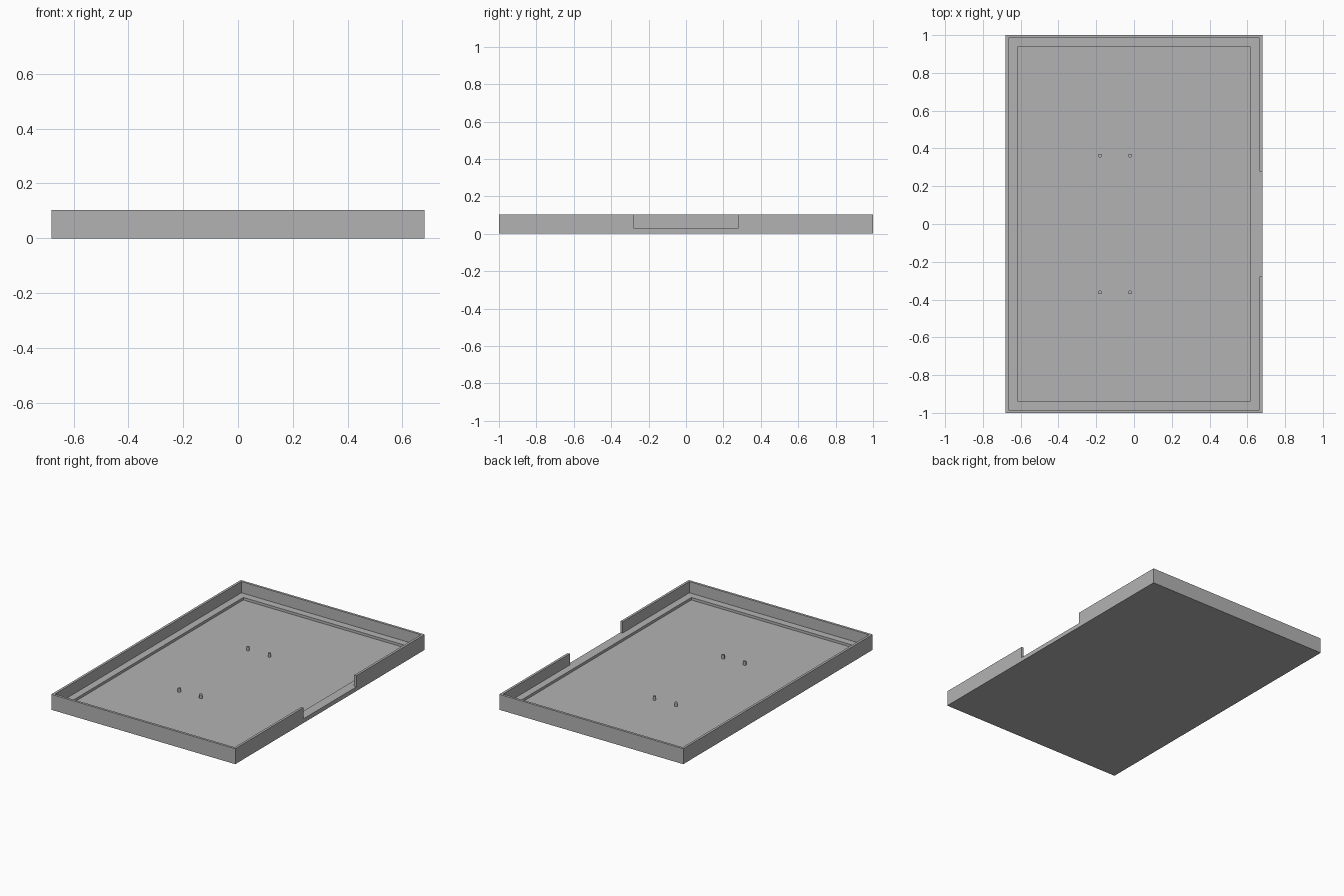
import bpy
import bmesh

old = bpy.data.objects.get("Cube")
if old:
    bpy.data.objects.remove(old, do_unlink=True)

HALF_X, HALF_Y, HEIGHT = 0.68, 1.0, 0.103
WALL, LEDGE = 0.016, 0.048
LEDGE_Z, FLOOR_Z = 0.028, 0.011
NOTCH = 0.279

grey = bpy.data.materials.new("plain grey")
grey.use_nodes = True
colour = (0.45, 0.45, 0.45, 1)
grey.diffuse_color = colour
grey.node_tree.nodes["Principled BSDF"].inputs["Base Color"].default_value = colour


def add_object(name, bm):
    bmesh.ops.recalc_face_normals(bm, faces=bm.faces)
    mesh = bpy.data.meshes.new(name)
    bm.to_mesh(mesh)
    bm.free()
    mesh.materials.append(grey)
    obj = bpy.data.objects.new(name, mesh)
    bpy.context.collection.objects.link(obj)
    return obj


def ring(bm, inset, z):
    x, y = HALF_X - inset, HALF_Y - inset
    return [bm.verts.new((sx * x, sy * y, z))
            for sx, sy in ((-1, -1), (1, -1), (1, 1), (-1, 1))]


# Tray shell: rectangular rings from the underside, over the rim, down to the floor
bm = bmesh.new()
steps = [(0, 0), (0, HEIGHT), (WALL, HEIGHT), (WALL, LEDGE_Z),
         (WALL + LEDGE, LEDGE_Z), (WALL + LEDGE, FLOOR_Z)]
rings = [ring(bm, inset, z) for inset, z in steps]
for a, b in zip(rings, rings[1:]):
    for i in range(4):
        j = (i + 1) % 4
        bm.faces.new((a[i], a[j], b[j], b[i]))
bm.faces.new(rings[0])
bm.faces.new(rings[-1])
tray = add_object("tray", bm)

# Opening in the left wall, cut down to the ledge
bm = bmesh.new()
bmesh.ops.create_cube(bm, size=1)
top = HEIGHT + 0.05
bmesh.ops.scale(bm, vec=(0.08, 2 * NOTCH, top - LEDGE_Z), verts=bm.verts)
bmesh.ops.translate(bm, vec=(HALF_X, 0, (top + LEDGE_Z) / 2), verts=bm.verts)
cutter = add_object("opening_cutter", bm)
cutter.hide_render = True

cut = tray.modifiers.new("wall opening", "BOOLEAN")
cut.operation = "DIFFERENCE"
cut.solver = "EXACT"
cut.object = cutter
bpy.context.view_layer.objects.active = tray
bpy.ops.object.modifier_apply(modifier=cut.name)
bpy.data.objects.remove(cutter, do_unlink=True)

# Four small mounting pegs standing on the floor
PEG_HEIGHT = 0.025
for side, x in (("right", -0.18), ("left", -0.021)):
    for end, y in (("front", -0.362), ("back", 0.362)):
        bm = bmesh.new()
        bmesh.ops.create_cone(bm, cap_ends=True, segments=24, radius1=0.01,
                              radius2=0.01, depth=PEG_HEIGHT)
        peg = add_object(f"peg_{end}_{side}", bm)
        peg.location = (x, y, FLOOR_Z + PEG_HEIGHT / 2)
        bpy.ops.object.select_all(action="DESELECT")
        peg.select_set(True)
        bpy.context.view_layer.objects.active = peg
        bpy.ops.object.shade_smooth_by_angle()
